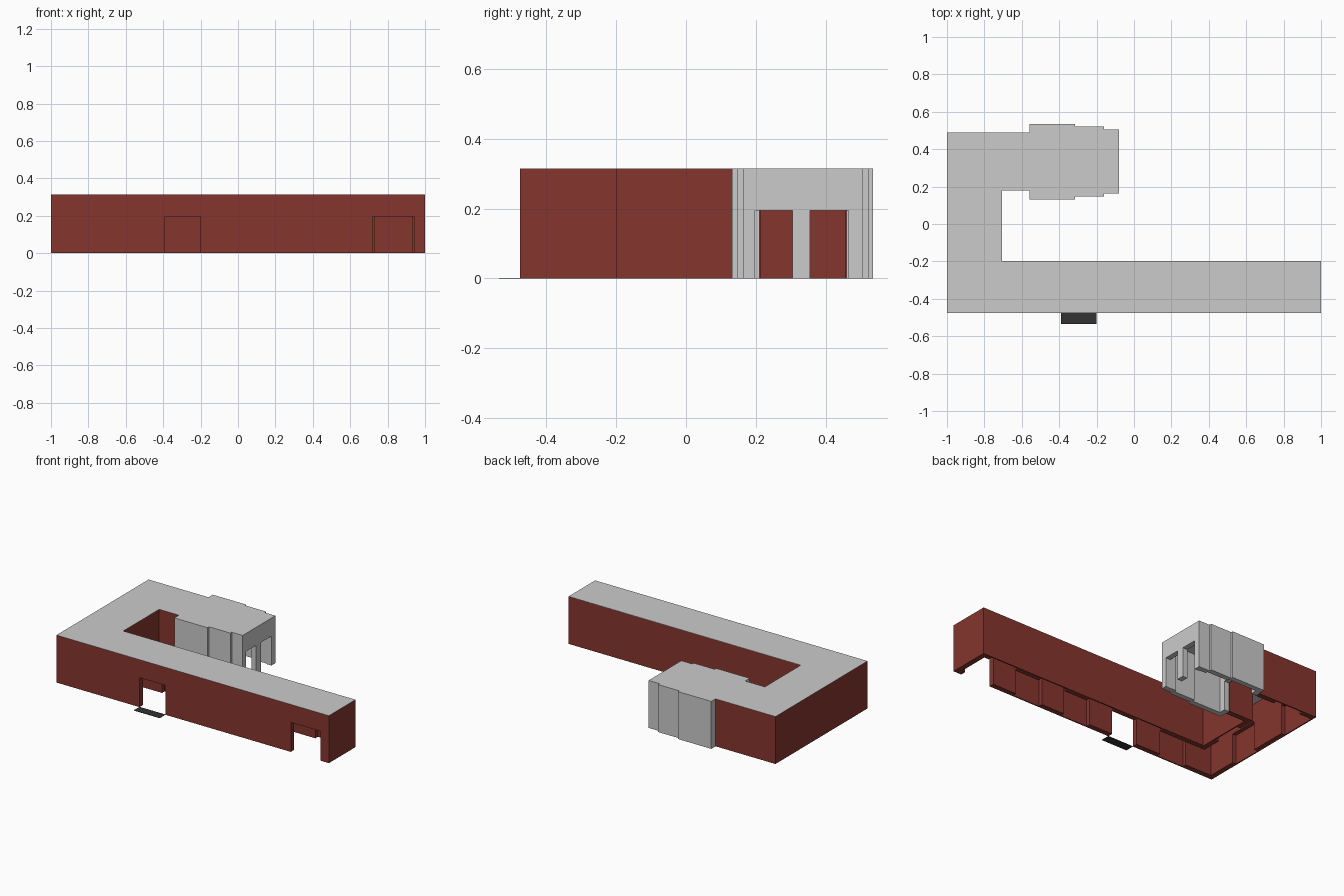
import bpy, bmesh

if "Cube" in bpy.data.objects:
    bpy.data.objects.remove(bpy.data.objects["Cube"])

H = 0.315       # wall height
DOOR = 0.195    # opening height
SKIN = 0.008    # outer layer left behind a niche
THICK = 0.035   # full wall thickness


def material(name, rgb):
    m = bpy.data.materials.new(name)
    m.diffuse_color = (*rgb, 1)
    m.use_nodes = True
    m.node_tree.nodes["Principled BSDF"].inputs["Base Color"].default_value = m.diffuse_color
    return m


RED = material("brick red", (0.235, 0.036, 0.027))
GREY = material("light grey", (0.60, 0.60, 0.60))
DARK = material("dark mat", (0.032, 0.032, 0.034))


def finish(name, bm, mat):
    bmesh.ops.recalc_face_normals(bm, faces=bm.faces)
    me = bpy.data.meshes.new(name)
    bm.to_mesh(me)
    bm.free()
    me.materials.append(mat)
    ob = bpy.data.objects.new(name, me)
    bpy.context.collection.objects.link(ob)
    return ob


def extrude(bm, points, offset):
    """Prism from a planar outline."""
    face = bm.faces.new([bm.verts.new(p) for p in points])
    new = bmesh.ops.extrude_face_region(bm, geom=[face], use_keep_orig=True)
    verts = [g for g in new["geom"] if isinstance(g, bmesh.types.BMVert)]
    bmesh.ops.translate(bm, verts=verts, vec=offset)


def notched(a0, a1, gaps):
    """Wall elevation with openings rising from the floor."""
    pts = [(a0, 0)]
    for g0, g1 in sorted(gaps):
        pts += [(g0, 0), (g0, DOOR), (g1, DOOR), (g1, 0)]
    return pts + [(a1, 0), (a1, H - 0.001), (a0, H - 0.001)]


def wall(name, axis, a0, a1, outer, inward, doors=(), niches=(), mat=RED):
    """Wall along axis; doors pass through, niches are cut from inside."""
    bm = bmesh.new()
    layers = [(0, SKIN, list(doors)), (SKIN, THICK, list(doors) + list(niches))]
    for d0, d1, gaps in layers:
        p, step = outer + inward * d0, inward * (d1 - d0)
        outline = notched(a0, a1, gaps)
        if axis == "x":
            extrude(bm, [(a, p, z) for a, z in outline], (0, step, 0))
        else:
            extrude(bm, [(p, a, z) for a, z in outline], (step, 0, 0))
    return finish(name, bm, mat)


def bay(c, w=0.2):
    return (c - w / 2, c + w / 2)


# Long front wing
wall("front_wall", "x", -1, 1, -0.475, 1,
     doors=[(-0.39, -0.2), (0.72, 0.94)],
     niches=[bay(c) for c in (-0.67, 0.075, 0.445)])
wall("courtyard_front_wall", "x", -0.70, 1, -0.197, -1,
     niches=[bay(c) for c in (-0.295, 0.075, 0.445, 0.83)])
wall("east_end_wall", "y", -0.475, -0.197, 1, -1)

# West wing and rear wing
wall("west_wall", "y", -0.475, 0.49, -1, 1,
     niches=[(-0.24, -0.04), (0.21, 0.46)])
wall("courtyard_west_wall", "y", -0.197 - THICK, 0.18 + THICK, -0.705, -1,
     niches=[bay(0.0)])
wall("rear_wall", "x", -1, -0.56, 0.49, -1, niches=[bay(-0.80)])
wall("courtyard_rear_wall", "x", -0.705 - THICK, -0.56, 0.18, 1)

# Stepped grey hall: each section is slightly narrower than the last
sections = [(-0.56, -0.315, 0.132, 0.535),
            (-0.315, -0.16, 0.148, 0.522),
            (-0.16, -0.08, 0.163, 0.506)]
for i, (x0, x1, y0, y1) in enumerate(sections, 1):
    wall(f"hall_south_wall_{i}", "x", x0, x1, y0, 1, mat=GREY)
    wall(f"hall_north_wall_{i}", "x", x0, x1, y1, -1, mat=GREY)
wall("hall_gate_wall", "y", 0.163, 0.506, -0.08, -1,
     doors=[(0.19, 0.305), (0.355, 0.465)], mat=GREY)
wall("hall_entry_wall", "y", 0.132, 0.535, -0.56, 1,
     doors=[(0.21, 0.46)], mat=GREY)

# Flat roof, outlined around the courtyard and the stepped hall
outline = [(-1, -0.475), (1, -0.475), (1, -0.197), (-0.705, -0.197),
           (-0.705, 0.18), (-0.56, 0.18)]
for x0, x1, y0, y1 in sections:
    outline += [(x0, y0), (x1, y0)]
for x0, x1, y0, y1 in reversed(sections):
    outline += [(x1, y1), (x0, y1)]
outline += [(-0.56, 0.49), (-1, 0.49)]
bm = bmesh.new()
extrude(bm, [(x, y, H) for x, y in outline], (0, 0, -0.002))
finish("roof", bm, GREY)

# Door mat outside the main entrance
bm = bmesh.new()
extrude(bm, [(-0.39, -0.535, 0), (-0.2, -0.535, 0),
             (-0.2, -0.475, 0), (-0.39, -0.475, 0)], (0, 0, 0.002))
finish("door_mat", bm, DARK)
